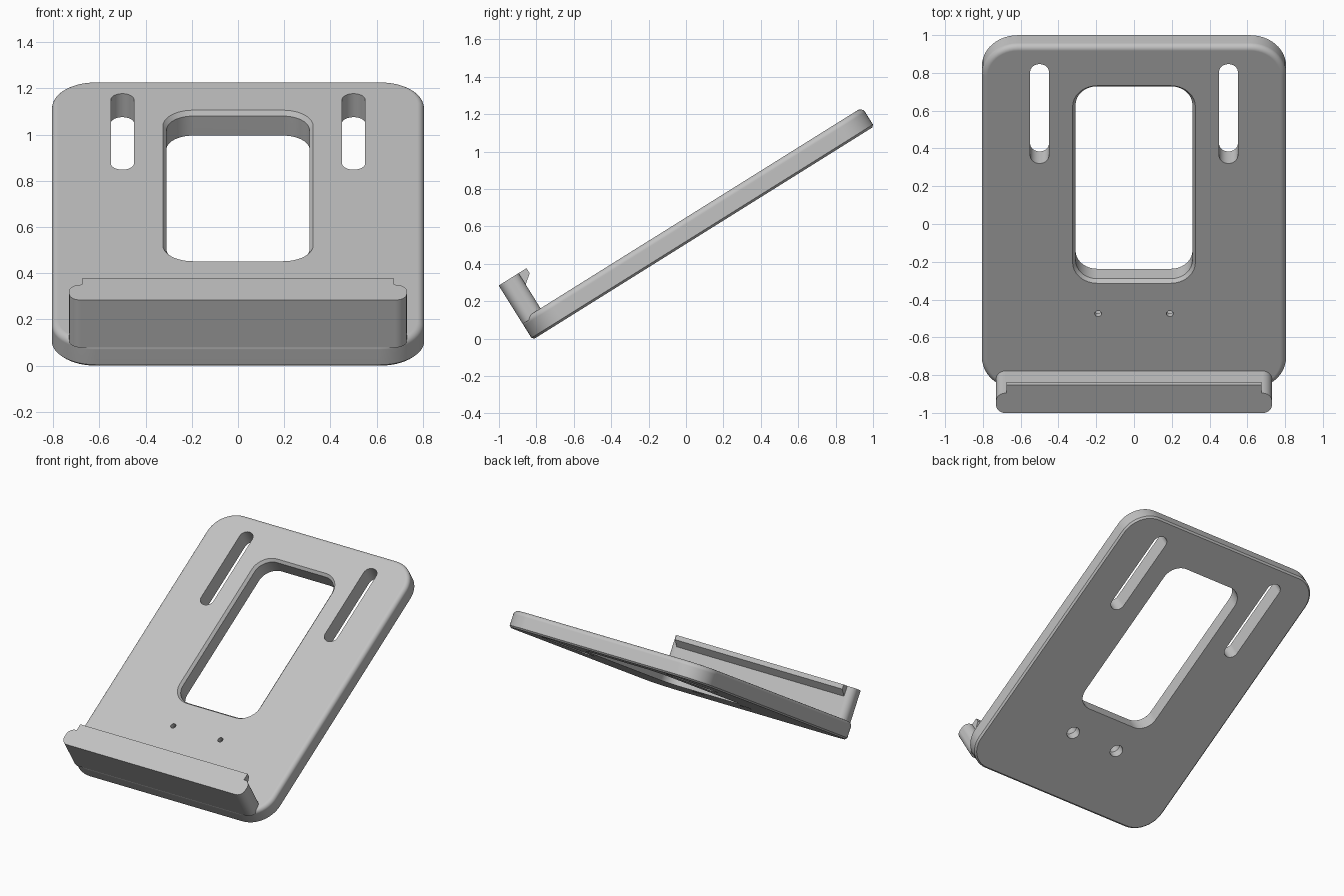
import bpy, bmesh
from math import sin, cos, pi, radians
from mathutils import Matrix, Vector

if "Cube" in bpy.data.objects:
    bpy.data.objects.remove(bpy.data.objects["Cube"])

TILT = radians(32)
LENGTH, THICK, HALF = 2.153, 0.12, 0.805
# Parts are modelled flat (x across, y up the slope, z off the face), then tilted
PLACE = Matrix.Translation((0, -0.82, -0.006)) @ Matrix.Rotation(TILT, 4, 'X')

grey = bpy.data.materials.new("plain_grey")
grey.use_nodes = True
grey.diffuse_color = (0.54, 0.54, 0.54, 1)
bsdf = next(n for n in grey.node_tree.nodes if n.type == 'BSDF_PRINCIPLED')
bsdf.inputs["Base Color"].default_value = grey.diffuse_color


def rounded_rect(x0, x1, y0, y1, r, steps=12):
    """Counter-clockwise outline with rounded corners."""
    pts = []
    for i, (cx, cy) in enumerate([(x1 - r, y1 - r), (x0 + r, y1 - r),
                                  (x0 + r, y0 + r), (x1 - r, y0 + r)]):
        for k in range(steps + 1):
            a = (i + k / steps) * pi / 2
            pts.append((cx + r * cos(a), cy + r * sin(a)))
    return pts


def loft(name, box, r, layers):
    """Stack inset copies of a rounded rectangle; layers are (inset, height)."""
    x0, x1, y0, y1 = box
    bm = bmesh.new()
    rings = []
    for d, z in layers:
        outline = rounded_rect(x0 + d, x1 - d, y0 + d, y1 - d, r - d)
        rings.append([bm.verts.new((x, y, z)) for x, y in outline])
    for a, b in zip(rings, rings[1:]):
        for i in range(len(a)):
            j = (i + 1) % len(a)
            bm.faces.new((a[i], a[j], b[j], b[i]))
    bm.faces.new(rings[0][::-1])
    bm.faces.new(rings[-1])
    bmesh.ops.remove_doubles(bm, verts=bm.verts, dist=0.00001)
    return finish(name, bm)


def finish(name, bm):
    bmesh.ops.recalc_face_normals(bm, faces=bm.faces)
    mesh = bpy.data.meshes.new(name)
    bm.to_mesh(mesh)
    bm.free()
    mesh.materials.append(grey)
    ob = bpy.data.objects.new(name, mesh)
    bpy.context.collection.objects.link(ob)
    ob.matrix_world = PLACE
    return ob


def activate(ob):
    bpy.ops.object.select_all(action='DESELECT')
    ob.select_set(True)
    bpy.context.view_layer.objects.active = ob


# Back plate: small chamfer behind, rounded edge in front
FILLET, CHAMFER = 0.03, 0.012
layers = [(CHAMFER, 0), (0, CHAMFER)]
for k in range(7):
    a = k / 6 * pi / 2
    layers.append((FILLET * (1 - cos(a)), THICK - FILLET * (1 - sin(a))))
plate = loft("back_plate", (-HALF, HALF, 0, LENGTH), 0.19, layers)

# Openings: window with chamfered front rim, two slots, two countersunk holes
straight = [(0, -0.1), (0, THICK + 0.1)]
cutters = [loft("window_cutter", (-0.325, 0.325, 0.672, 1.905), 0.13,
                [(0.01, -0.05), (0.016, 0.006), (0.016, THICK - 0.02),
                 (0, THICK), (0, THICK + 0.1)])]
for side in (-1, 1):
    cx = side * 0.5
    cutters.append(loft("slot_cutter", (cx - 0.05, cx + 0.05, 1.42, 2.04),
                        0.0499, straight))
    cx, cy, r = side * 0.19, 0.482, 0.045
    cutters.append(loft("screw_cutter", (cx - r, cx + r, cy - r, cy + r), r - 0.0001,
                        [(0, -0.05), (0, 0.06), (0.027, 0.087), (0.027, THICK + 0.1)]))

activate(plate)
for cutter in cutters:
    mod = plate.modifiers.new("opening", 'BOOLEAN')
    mod.operation = 'DIFFERENCE'
    mod.solver = 'EXACT'
    mod.object = cutter
    bpy.context.view_layer.update()
    bpy.ops.object.modifier_apply(modifier=mod.name)
for cutter in cutters:
    bpy.data.objects.remove(cutter)

# Front lip standing off the lower end of the plate
lip = loft("front_lip", (-0.73, 0.73, 0, 0.125), 0.05, [(0, 0.1), (0, 0.342)])

# Retaining bead along the inner top edge of the lip
bm = bmesh.new()
profile = [(0.11, 0.342), (0.175, 0.342), (0.175, 0.31), (0.125, 0.27), (0.11, 0.27)]
face = bm.faces.new([bm.verts.new((-0.675, y, z)) for y, z in profile])
ext = bmesh.ops.extrude_face_region(bm, geom=[face])
bmesh.ops.translate(bm, vec=Vector((1.35, 0, 0)),
                    verts=[v for v in ext["geom"] if isinstance(v, bmesh.types.BMVert)])
bead = finish("lip_bead", bm)

# Smooth the rounded edges, keep the flats flat
for ob in (plate, lip):
    activate(ob)
    bpy.ops.object.shade_smooth_by_angle(angle=radians(30))
    mod = ob.modifiers.new("flat_normals", 'WEIGHTED_NORMAL')
    mod.keep_sharp = True
